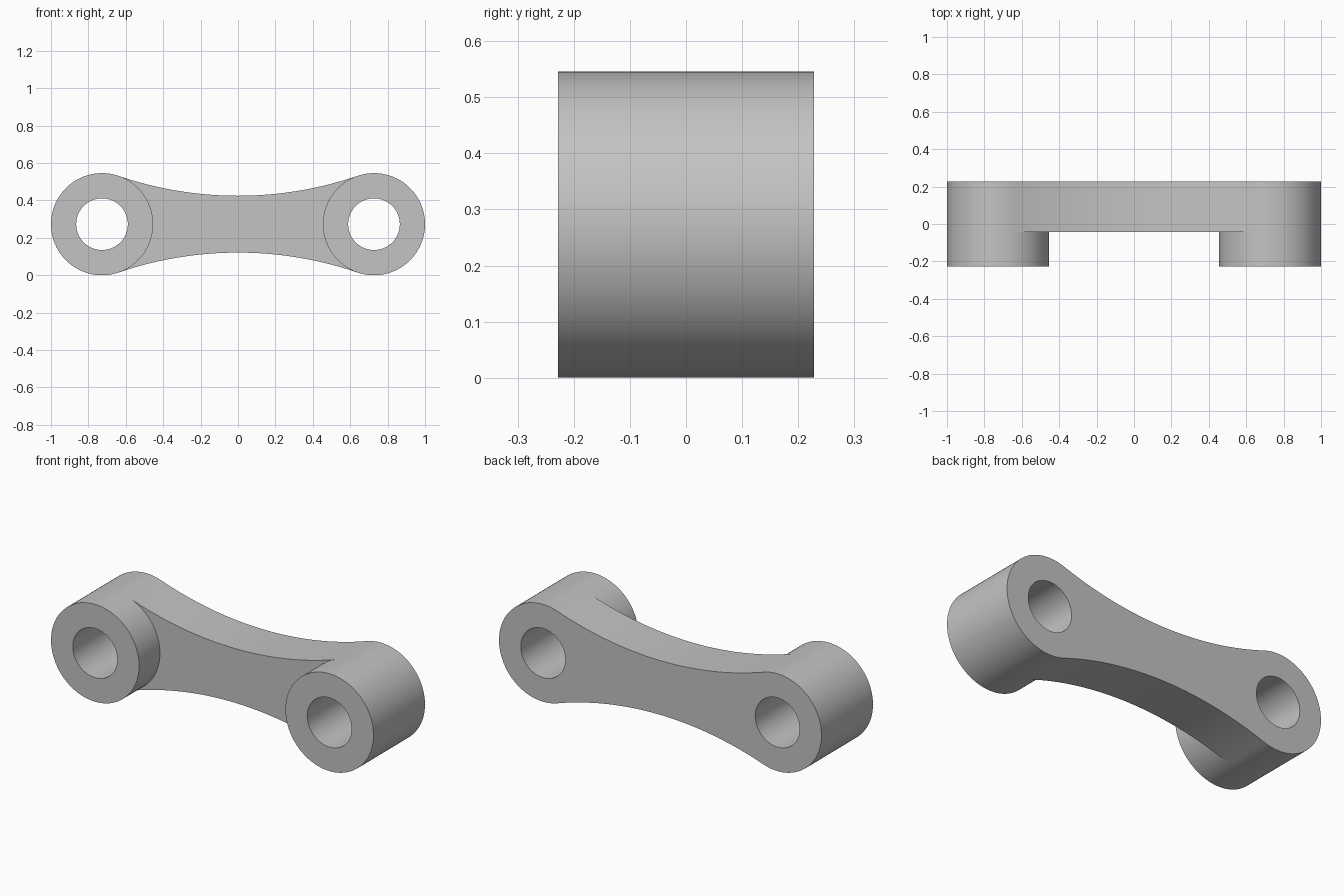
import bpy, bmesh, math

if "Cube" in bpy.data.objects:
    bpy.data.objects.remove(bpy.data.objects["Cube"], do_unlink=True)

R, HOLE = 0.273, 0.138                 # boss and bore radii
CX, CZ = 1 - R, R                      # boss centre
FRONT, STEP, BACK = -0.228, -0.043, 0.228
WAIST = 0.152                          # half height of the web at its middle

# Radius of the concave edge that runs tangent into both bosses
SWEEP = (CX**2 + WAIST**2 - R**2) / (2 * (R - WAIST))
TOP = CZ + WAIST + SWEEP
TANGENT = math.atan2(TOP - CZ, -CX)

metal = bpy.data.materials.new("light grey")
metal.use_nodes = True
grey = (0.55, 0.55, 0.55, 1)
metal.diffuse_color = grey
metal.node_tree.nodes["Principled BSDF"].inputs["Base Color"].default_value = grey


def arc(cx, cz, radius, start, end, steps):
    angles = [start + (end - start) * i / steps for i in range(steps + 1)]
    return [(cx + radius * math.cos(a), cz + radius * math.sin(a)) for a in angles]


def face(bm, points):
    bm.faces.new([bm.verts.new(p) for p in points])


def wall(bm, line, y0, y1):
    for (xa, za), (xb, zb) in zip(line, line[1:]):
        face(bm, [(xa, y0, za), (xb, y0, zb), (xb, y1, zb), (xa, y1, za)])


def cap(bm, outer, inner, y):
    for a, b, c, d in zip(outer, outer[1:], inner[1:], inner):
        face(bm, [(x, y, z) for x, z in (a, b, c, d)])


def mirrored(line):
    return [(-x, z) for x, z in line]


bm = bmesh.new()

# Bosses: outward arc at full depth, inward arc only ahead of the web
spans = [(-TANGENT, TANGENT, 64), (TANGENT, 2 * math.pi - TANGENT, 40)]
for flip in (False, True):
    for outward, span in zip((True, False), spans):
        rim = arc(CX, CZ, R, *span)
        bore = arc(CX, CZ, HOLE, *span)
        if flip:
            rim, bore = mirrored(rim), mirrored(bore)
        wall(bm, rim, FRONT, STEP)
        if outward:
            wall(bm, rim, STEP, BACK)
        wall(bm, bore, FRONT, BACK)
        cap(bm, rim, bore, FRONT)
        cap(bm, rim, bore, BACK)

# Web: concave top and bottom edges joining the bosses
half = math.asin(CX / (SWEEP + R))
upper = arc(0, TOP, SWEEP, -math.pi / 2 - half, -math.pi / 2 + half, 48)
lower = [(x, 2 * CZ - z) for x, z in upper]
for edge in (upper, lower):
    wall(bm, edge, STEP, BACK)
inward = arc(CX, CZ, R, *spans[1])
outline = upper + inward[1:-1] + lower[::-1] + mirrored(inward)[::-1][1:-1]
for y in (STEP, BACK):
    face(bm, [(x, y, z) for x, z in outline])

bmesh.ops.remove_doubles(bm, verts=bm.verts, dist=0.0001)
bmesh.ops.recalc_face_normals(bm, faces=bm.faces)

mesh = bpy.data.meshes.new("link_arm")
bm.to_mesh(mesh)
bm.free()
mesh.materials.append(metal)
link = bpy.data.objects.new("link_arm", mesh)
bpy.context.collection.objects.link(link)

# Smooth curved walls, sharp rims
bpy.ops.object.select_all(action="DESELECT")
link.select_set(True)
bpy.context.view_layer.objects.active = link
bpy.ops.object.shade_smooth_by_angle(angle=math.radians(30))
